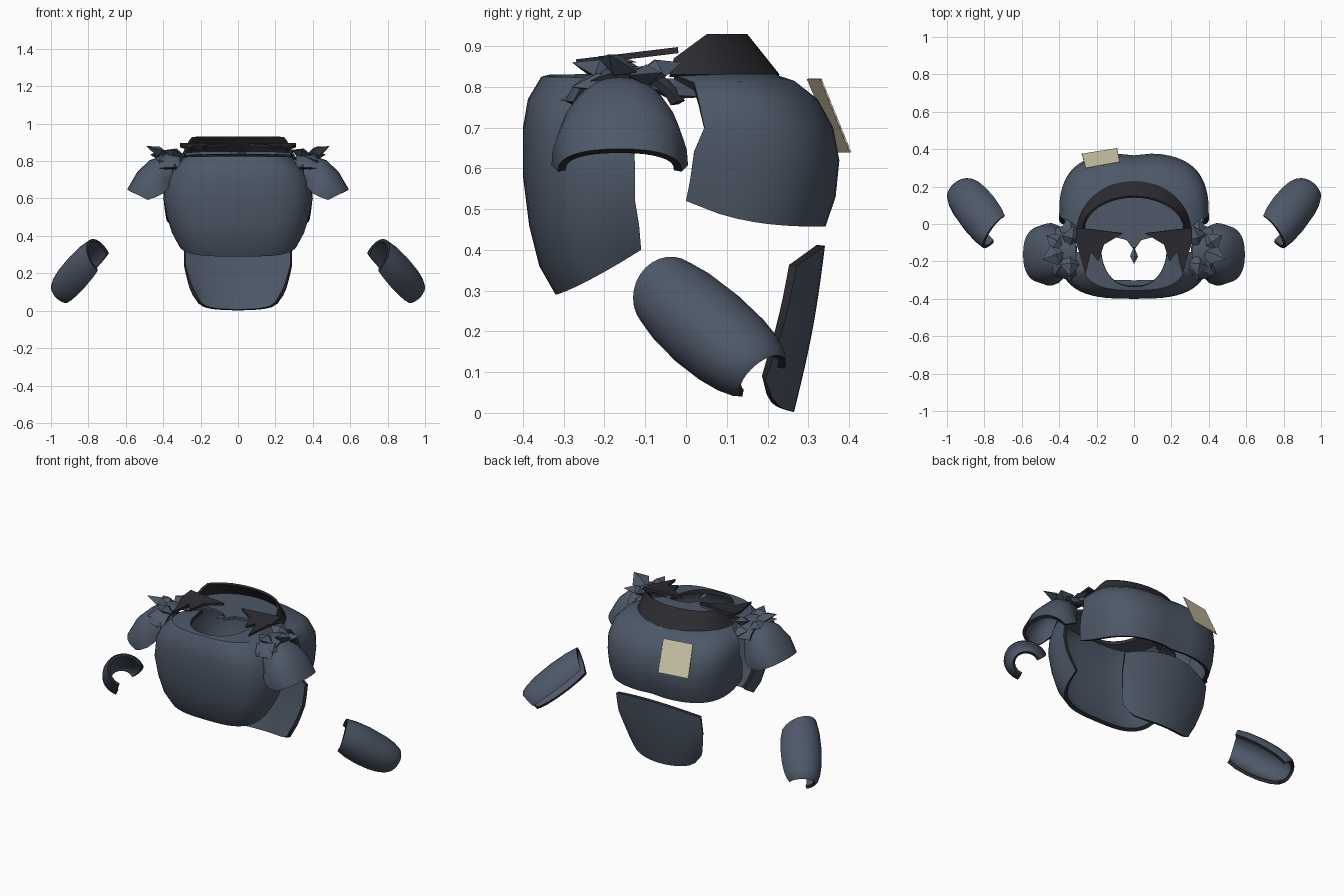
import bpy, bmesh, math
from mathutils import Vector

if "Cube" in bpy.data.objects:
    bpy.data.objects.remove(bpy.data.objects["Cube"])


def material(name, rgb):
    m = bpy.data.materials.new(name)
    m.diffuse_color = (*rgb, 1)
    m.use_nodes = True
    m.node_tree.nodes["Principled BSDF"].inputs["Base Color"].default_value = m.diffuse_color
    return m


SLATE = material("slate", (0.075, 0.097, 0.138))
DARK = material("charcoal", (0.026, 0.025, 0.031))
CREAM = material("cream", (0.65, 0.59, 0.42))


def spow(v, p):
    return math.copysign(abs(v) ** p, v)


def span(a, b, n):
    return [a + (b - a) * i / (n - 1) for i in range(n)]


def finish(name, bm, mats, thick=0, inner=None, smooth=True):
    """Turn a bmesh into an object, facing away from inner, thickened inwards."""
    if inner is not None:
        bm.normal_update()
        c = Vector(inner)
        if sum((f.calc_center_median() - c).dot(f.normal) * f.calc_area() for f in bm.faces) < 0:
            bmesh.ops.reverse_faces(bm, faces=bm.faces[:])
    me = bpy.data.meshes.new(name)
    bm.to_mesh(me)
    bm.free()
    for m in mats:
        me.materials.append(m)
    ob = bpy.data.objects.new(name, me)
    bpy.context.collection.objects.link(ob)
    bpy.ops.object.select_all(action='DESELECT')
    ob.select_set(True)
    bpy.context.view_layer.objects.active = ob
    if thick:
        mod = ob.modifiers.new("thickness", 'SOLIDIFY')
        mod.thickness = thick
        mod.offset = -1
        mod.material_offset_rim = len(mats) - 1
        bpy.ops.object.modifier_apply(modifier=mod.name)
    if smooth:
        bpy.ops.object.shade_smooth_by_angle(angle=math.radians(38))
    return ob


def shell(name, rows, mats, thick, inner):
    """Curved plate from rows of points."""
    bm = bmesh.new()
    vs = [[bm.verts.new(p) for p in r] for r in rows]
    for a, b in zip(vs, vs[1:]):
        for i in range(len(a) - 1):
            bm.faces.new((a[i], a[i + 1], b[i + 1], b[i]))
    return finish(name, bm, mats, thick, inner)


def flat(name, pts, mat, thick, inner):
    bm = bmesh.new()
    bm.faces.new([bm.verts.new(p) for p in pts])
    return finish(name, bm, [mat], thick, inner, smooth=False)


def leaf(name, base, tip, width, thick, mat):
    """Faceted pointed leaf between two points."""
    a, b = Vector(base), Vector(tip)
    d = (b - a).normalized()
    side = d.cross(Vector((0.3, 0.2, 1))).normalized()
    up = side.cross(d)
    mid = a.lerp(b, 0.55)
    bm = bmesh.new()
    A, B = bm.verts.new(a), bm.verts.new(b)
    ring = [bm.verts.new(mid + o) for o in
            (side * width, up * thick, -side * width, -up * thick)]
    for i in range(4):
        p, q = ring[i], ring[(i + 1) % 4]
        bm.faces.new((A, p, q))
        bm.faces.new((B, q, p))
    finish(name, bm, [mat], 0, mid, smooth=False)


def fit(rows, lo, hi):
    """Scale rows of points into a box."""
    pts = [p for r in rows for p in r]
    mn = [min(p[k] for p in pts) for k in range(3)]
    mx = [max(p[k] for p in pts) for k in range(3)]
    return [[tuple(lo[k] + (p[k] - mn[k]) / (mx[k] - mn[k]) * (hi[k] - lo[k])
                   for k in range(3)) for p in r] for r in rows]


def flip(rows, s):
    return [[(p[0] * s, p[1], p[2]) for p in r] for r in rows]


def torso(profile, lift, dent=0):
    """Each profile row: centre z, side z, half width, centre y, side y, roundness."""
    rows = []
    for zc, zs, w, yc, ys, e in profile:
        row = []
        for a in span(-math.pi / 2, math.pi / 2, 29):
            sx, cy = spow(math.sin(a), e), max(math.cos(a), 0) ** e
            y = ys + (yc - ys) * cy - dent * math.exp(-(sx * w / 0.06) ** 2)
            row.append((sx * w, y, zc + (zs - zc) * (1 - cy) ** lift))
        rows.append(row)
    return rows


# Chest plate, its last row forming the neckline and shoulder straps
chest = [(0.29, 0.40, 0.325, -0.32, -0.11, 0.67), (0.36, 0.46, 0.36, -0.36, -0.115, 0.67),
         (0.46, 0.52, 0.382, -0.385, -0.125, 0.67), (0.58, 0.60, 0.40, -0.40, -0.125, 0.67),
         (0.70, 0.69, 0.385, -0.40, -0.13, 0.67), (0.77, 0.76, 0.345, -0.388, -0.15, 0.67),
         (0.825, 0.82, 0.285, -0.355, -0.15, 0.7), (0.83, 0.835, 0.18, -0.335, -0.09, 0.85)]
shell("chest_plate", torso(chest, 1.2), [SLATE, DARK], 0.022, (0, -0.1, 0.58))

# Back plate, closing in to the collar
back = [(0.457, 0.52, 0.385, 0.345, 0.0, 0.67), (0.53, 0.57, 0.395, 0.37, 0.01, 0.67),
        (0.62, 0.64, 0.40, 0.379, 0.02, 0.67), (0.70, 0.70, 0.40, 0.364, 0.045, 0.69),
        (0.77, 0.77, 0.385, 0.326, 0.03, 0.71), (0.815, 0.81, 0.35, 0.27, 0.02, 0.75),
        (0.835, 0.83, 0.285, 0.215, -0.03, 1.0)]
shell("back_plate", torso(back, 2.6, 0.012), [SLATE, DARK], 0.022, (0, 0.05, 0.62))

# Lower rear plate
rows = []
for v in span(0, 1, 8):
    w = 0.242 + 0.048 * min(1, v * 1.7) ** 0.7
    row = []
    for u in span(-1, 1, 17):
        top, bottom = 0.41 - 0.05 * u * u, 0.002 + 0.02 * u * u + 0.06 * u ** 8
        row.append((u * w, 0.265 + 0.076 * v + 0.008 * math.sin(math.pi * v) - 0.07 * u * u,
                    bottom + (top - bottom) * v))
    rows.append(row)
shell("lower_rear_plate", rows, [SLATE, DARK], 0.02, (0, -1, 0.2))

# Raised collar
rows = []
for v in span(0, 1, 3):
    row = []
    for a in span(0, math.pi, 21):
        c, s = math.cos(a), math.sin(a)
        rise = 0.04 + 0.06 * min(1, s * 2.2)
        row.append(((0.305 - 0.03 * v) * c, -0.04 + 0.01 * v + (0.27 - 0.09 * v) * s,
                    0.83 + rise * v))
    rows.append(row)
shell("collar", rows, [DARK], 0.012, (0, 0, 0.84))

# Yoke plate inside the collar, with a front point
arc = [(0.28 * math.cos(a), -0.02 + 0.22 * math.sin(a), 0.845) for a in span(0, math.pi, 15)]
front = [(-0.2, -0.07), (-0.1, -0.07), (-0.04, -0.085), (0, -0.14),
         (0.04, -0.085), (0.1, -0.07), (0.2, -0.07)]
flat("yoke_plate", arc + [(x, y, 0.85) for x, y in front], SLATE, 0.015, (0, 0, 0))
leaf("yoke_pendant", (0, -0.12, 0.86), (0, -0.215, 0.875), 0.022, 0.012, SLATE)

# Paper note on the back, with toothed side edges
tl, tr = Vector((-0.26, 0.300, 0.82)), Vector((-0.075, 0.333, 0.82))
bl, br = Vector((-0.28, 0.376, 0.64)), Vector((-0.09, 0.406, 0.64))
teeth = [(i / 16, 0.02 if i % 2 else 0) for i in range(17)]
left = [tl.lerp(bl, t) + (tr - tl) * k for t, k in teeth]
right = [tr.lerp(br, t) - (tr - tl) * k for t, k in reversed(teeth)]
flat("paper_note", left + right, CREAM, 0.004, (0, 0, 0.5))

# Forearm guard: open channel on a slanted axis, rounded at the far end
d = Vector((0.476, 0.635, -0.608)).normalized()
o = Vector((-0.82, 0.08, -0.56))
o = (o - d * o.dot(d)).normalized()
n = d.cross(o)
mid = Vector((0.845, 0.06, 0.21))
guard = []
for t, r, k in [(-0.17, 0.095, -0.05), (-0.11, 0.107, -0.04), (-0.03, 0.112, -0.02),
                (0.06, 0.108, 0.0), (0.12, 0.098, 0.005), (0.16, 0.084, 0.005), (0.178, 0.07, 0.0)]:
    guard.append([tuple(mid + d * (t + k * math.cos(f)) +
                        (n * math.sin(f) - o * math.cos(f)) * r)
                  for f in span(-1.95, 1.95, 19)])
guard = fit(guard, (0.69, -0.13, 0.04), (1.0, 0.245, 0.383))

# Shoulder guard rows: crest x, crest z, end x, end z, half depth
shoulder = []
for cx, cz, ex, ez, h in [(0.34, 0.825, 0.36, 0.67, 0.10), (0.41, 0.825, 0.38, 0.65, 0.13),
                          (0.47, 0.805, 0.40, 0.63, 0.15), (0.535, 0.745, 0.44, 0.61, 0.165),
                          (0.59, 0.65, 0.48, 0.595, 0.15)]:
    row = []
    for f in span(-math.pi / 2, math.pi / 2, 17):
        w = max(math.cos(f), 0) ** 0.8
        row.append((ex + (cx - ex) * w, -0.16 + h * spow(math.sin(f), 0.85), ez + (cz - ez) * w))
    shoulder.append(row)
shoulder = fit(shoulder, (0.34, -0.33, 0.592), (0.593, 0.005, 0.825))

# Arched strap above the shoulder
strap = [[(x, -0.15 + r * math.cos(a), 0.745 + r * 0.7 * math.sin(a))
          for a in span(0.2, math.pi - 0.2, 9)]
         for x, r in [(0.31, 0.135), (0.36, 0.15), (0.42, 0.13)]]

# Leaves around the shoulder knot, and the flat spiked neck clasp
tips = [(0.49, -0.19, 0.88), (0.34, -0.31, 0.765), (0.34, 0.05, 0.775), (0.47, -0.06, 0.835),
        (0.34, -0.28, 0.86), (0.32, -0.01, 0.86), (0.43, -0.28, 0.80)]
clasp = [(0.31, -0.02), (0.06, -0.05), (0.16, -0.11), (0.19, -0.20),
         (0.23, -0.15), (0.26, -0.27), (0.29, -0.16), (0.31, -0.10)]

for s, side in ((1, "right"), (-1, "left")):
    shell(side + "_forearm_guard", flip(guard, s), [SLATE, DARK], 0.018, (mid.x * s, mid.y, mid.z))
    shell(side + "_shoulder_guard", flip(shoulder, s), [SLATE, DARK], 0.02, (0.38 * s, -0.16, 0.62))
    shell(side + "_shoulder_strap", flip(strap, s), [SLATE, DARK], 0.018, (0.36 * s, -0.15, 0.72))
    for i, (x, y, z) in enumerate(tips):
        leaf(f"{side}_knot_leaf_{i + 1}", (0.35 * s, -0.14, 0.82), (x * s, y, z), 0.055, 0.027, SLATE)
    flat(side + "_neck_clasp", [(x * s, y, 0.9 + y * 0.12) for x, y in clasp], DARK, 0.015,
         (0.2 * s, -0.1, 0))
